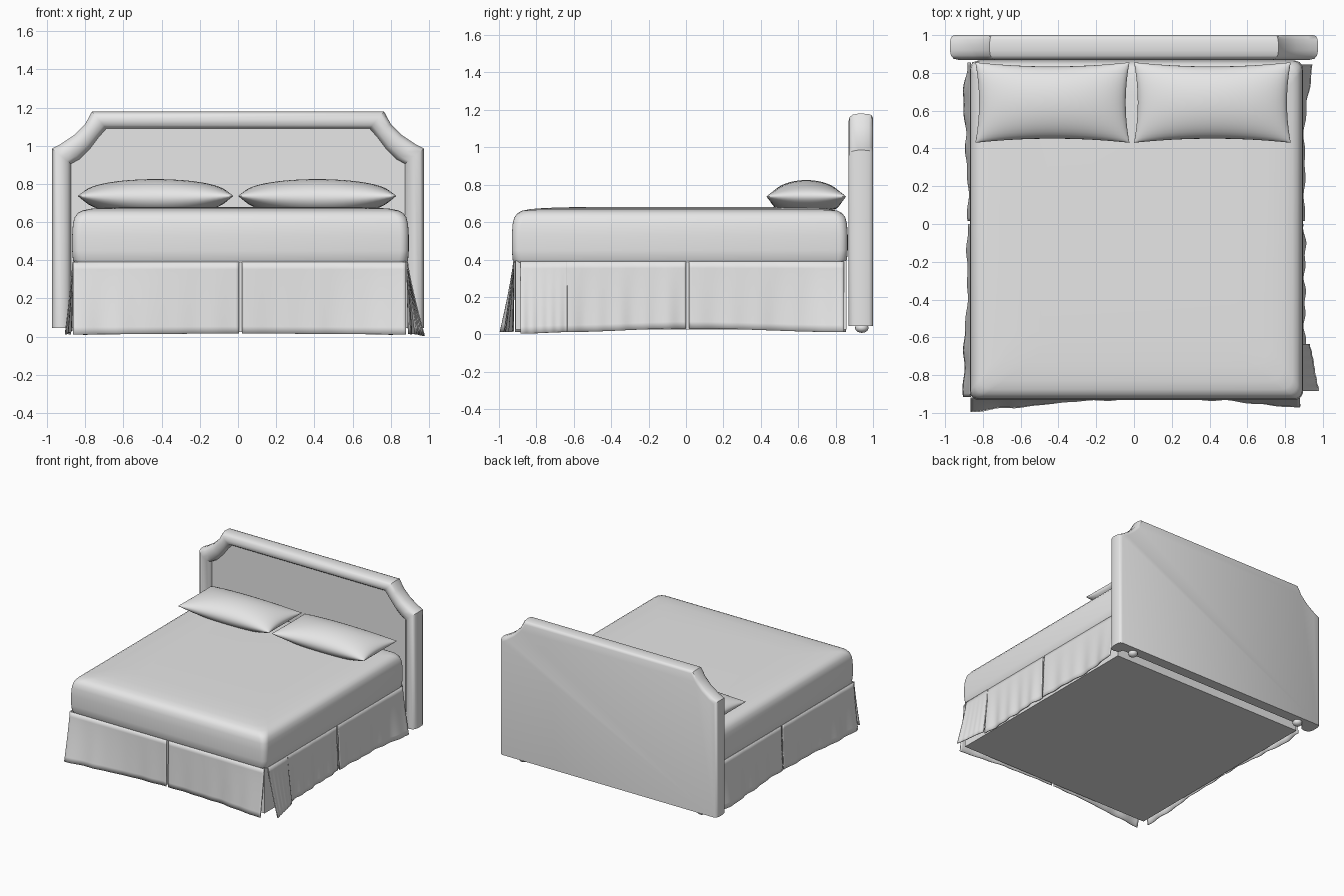
import bpy
import bmesh
from math import sin, cos, pi
from mathutils import Vector

cube = bpy.data.objects.get("Cube")
if cube:
    bpy.data.objects.remove(cube, do_unlink=True)

GREY = (0.8, 0.8, 0.8, 1)
fabric = bpy.data.materials.new("grey_fabric")
fabric.diffuse_color = GREY
fabric.use_nodes = True
fabric.node_tree.nodes["Principled BSDF"].inputs["Base Color"].default_value = GREY


def finish(name, bm, angle=40):
    """Turn a bmesh into a smooth-shaded, named object."""
    bmesh.ops.recalc_face_normals(bm, faces=bm.faces)
    mesh = bpy.data.meshes.new(name)
    bm.to_mesh(mesh)
    bm.free()
    mesh.materials.append(fabric)
    obj = bpy.data.objects.new(name, mesh)
    bpy.context.collection.objects.link(obj)
    bpy.ops.object.select_all(action="DESELECT")
    obj.select_set(True)
    bpy.context.view_layer.objects.active = obj
    bpy.ops.object.shade_smooth_by_angle(angle=angle * pi / 180)
    return obj


def bridge(bm, a, b, closed):
    n = len(a)
    for i in range(n if closed else n - 1):
        j = (i + 1) % n
        bm.faces.new((a[i], a[j], b[j], b[i]))


def grid(bm, nu, nv, point):
    rows = [[bm.verts.new(point(i / nu, j / nv)) for i in range(nu + 1)]
            for j in range(nv + 1)]
    for a, b in zip(rows, rows[1:]):
        bridge(bm, a, b, False)


def sample(keys, t):
    """Smoothly interpolate evenly spaced key values."""
    x = t * (len(keys) - 1)
    i = min(int(x), len(keys) - 2)
    f = x - i
    f = f * f * (3 - 2 * f)
    return keys[i] * (1 - f) + keys[i + 1] * f


# Headboard: padded border lofted between two outlines, recessed panel
outer = [(0.975, 0.045), (0.975, 0.985), (0.93, 1.008), (0.86, 1.055),
         (0.80, 1.115), (0.765, 1.18)]
inner = [(0.875, 0.045), (0.875, 0.905), (0.83, 0.93), (0.775, 0.985),
         (0.73, 1.045), (0.69, 1.09)]
outer += [(-x, z) for x, z in reversed(outer)]
inner += [(-x, z) for x, z in reversed(inner)]
border = [(0.25, 1.0), (0.1, 0.993), (0.03, 0.978), (0, 0.95), (0, 0.92),
          (0.06, 0.892), (0.2, 0.875), (0.5, 0.868), (0.8, 0.877),
          (0.95, 0.895), (1, 0.915)]
bm = bmesh.new()
loops = []
for t, y in border:
    loops.append([bm.verts.new((a[0] + (b[0] - a[0]) * t, y,
                                a[1] + (b[1] - a[1]) * t))
                  for a, b in zip(outer, inner)])
for a, b in zip(loops, loops[1:]):
    bridge(bm, a, b, False)
bm.faces.new(loops[0])
bm.faces.new(loops[-1])
bm.faces.new([l[0] for l in loops] + [l[-1] for l in reversed(loops)])
finish("headboard", bm)

# Headboard feet
for side, x in (("left", 0.80), ("right", -0.80)):
    bm = bmesh.new()
    bmesh.ops.create_uvsphere(bm, u_segments=16, v_segments=10, radius=0.036)
    bmesh.ops.scale(bm, vec=(1, 1, 0.75), verts=bm.verts)
    bmesh.ops.translate(bm, vec=(x, 0.94, 0.035), verts=bm.verts)
    finish("headboard_foot_" + side, bm)

# Box base
bm = bmesh.new()
bmesh.ops.create_cube(bm, size=1)
bmesh.ops.scale(bm, vec=(1.735, 1.77, 0.37), verts=bm.verts)
bmesh.ops.translate(bm, vec=(0.01, -0.027, 0.21), verts=bm.verts)
finish("box_base", bm)


# Mattress: stacked rounded rectangles
def rounded_ring(bm, center, half, radius, z, steps=5):
    ring = []
    for k, (sx, sy) in enumerate(((1, 1), (-1, 1), (-1, -1), (1, -1))):
        for i in range(steps + 1):
            a = (k + i / steps) * pi / 2
            ring.append(bm.verts.new((
                center[0] + sx * (half[0] - radius) + radius * cos(a),
                center[1] + sy * (half[1] - radius) + radius * sin(a), z)))
    return ring


bm = bmesh.new()
layers = [(0.012, 0.385), (0.004, 0.40), (0, 0.45), (0, 0.53), (0.004, 0.59),
          (0.013, 0.625), (0.03, 0.648), (0.055, 0.661), (0.1, 0.67),
          (0.18, 0.676), (0.32, 0.68)]
rings = [rounded_ring(bm, (0.013, -0.033), (0.882 - d, 0.898 - d),
                      0.045 + d * 0.3, z) for d, z in layers]
for a, b in zip(rings, rings[1:]):
    bridge(bm, a, b, True)
bm.faces.new(rings[0])
bm.faces.new(rings[-1])
finish("mattress", bm)


# Pillows: two puffed grids joined at a pinched seam
def pillow(name, cx, cy, hx, hy):
    bm = bmesh.new()
    for top in (True, False):
        def point(s, t):
            u, v = -cos(pi * s), -cos(pi * t)
            puff = max(0, (1 - u * u) * (1 - v * v)) ** 0.5
            x = cx + u * (hx - 0.02 * (1 - v * v))
            y = cy + v * (hy - 0.022 * (1 - u * u))
            seam = 0.737 - 0.012 * (1 - u * u)
            if top:
                return x, y, seam + 0.1 * puff
            return x, y, max(0.668, seam - 0.1 * puff)
        grid(bm, 28, 20, point)
    bmesh.ops.remove_doubles(bm, verts=bm.verts, dist=0.0005)
    finish(name, bm, 60)


pillow("pillow_right", -0.432, 0.643, 0.408, 0.213)
pillow("pillow_left", 0.415, 0.643, 0.415, 0.213)


# Bed skirt: hanging cloth panels, loose at the corners and splits
def skirt(name, start, end, normal, flare, folds, lift):
    start, end, normal = Vector(start), Vector(end), Vector(normal)
    bm = bmesh.new()

    def point(u, s):
        ripple = folds * sin(u * 23 + 1) * sin(u * 9) * s
        out = 0.003 + sample(flare, u) * s ** 1.2 + ripple
        p = start.lerp(end, u) + normal * max(out, 0.002)
        bottom = 0.012 + sample(lift, u)
        return p.x, p.y, 0.39 + (bottom - 0.39) * s
    grid(bm, 48, 10, point)
    obj = finish(name, bm, 60)
    cloth = obj.modifiers.new("cloth_thickness", "SOLIDIFY")
    cloth.thickness = 0.006
    cloth.offset = 0


FRONT, LEFT, RIGHT = (0, -1, 0), (1, 0, 0), (-1, 0, 0)
skirt("skirt_front_right", (-0.865, -0.918, 0), (0.005, -0.918, 0), FRONT,
      [0.072, 0.05, 0.028, 0.01, 0.005], 0.004, [0, 0.004])
skirt("skirt_front_left", (0.022, -0.918, 0), (0.88, -0.918, 0), FRONT,
      [0.005, 0.005, 0.01, 0.03, 0.05], 0.004, [0.004, 0])
skirt("skirt_left_corner_flap", (0.885, -0.885, 0), (0.885, -0.635, 0), LEFT,
      [0.088, 0.065, 0.042], 0.003, [-0.008, 0.0])
skirt("skirt_left_front", (0.883, -0.65, 0), (0.883, 0.0, 0), LEFT,
      [0.02, 0.014, 0.018, 0.012], 0.009, [0.0, 0.02])
skirt("skirt_left_back", (0.883, 0.015, 0), (0.883, 0.845, 0), LEFT,
      [0.015, 0.016, 0.012, 0.025, 0.058], 0.007, [0.02, 0.0])
skirt("skirt_right_front", (-0.862, -0.915, 0), (-0.862, 0.0, 0), RIGHT,
      [0.038, 0.034, 0.018, 0.014, 0.014], 0.007, [0.0, 0.02])
skirt("skirt_right_back", (-0.862, 0.015, 0), (-0.862, 0.855, 0), RIGHT,
      [0.014, 0.012, 0.024, 0.036, 0.016], 0.007, [0.02, 0.0])
